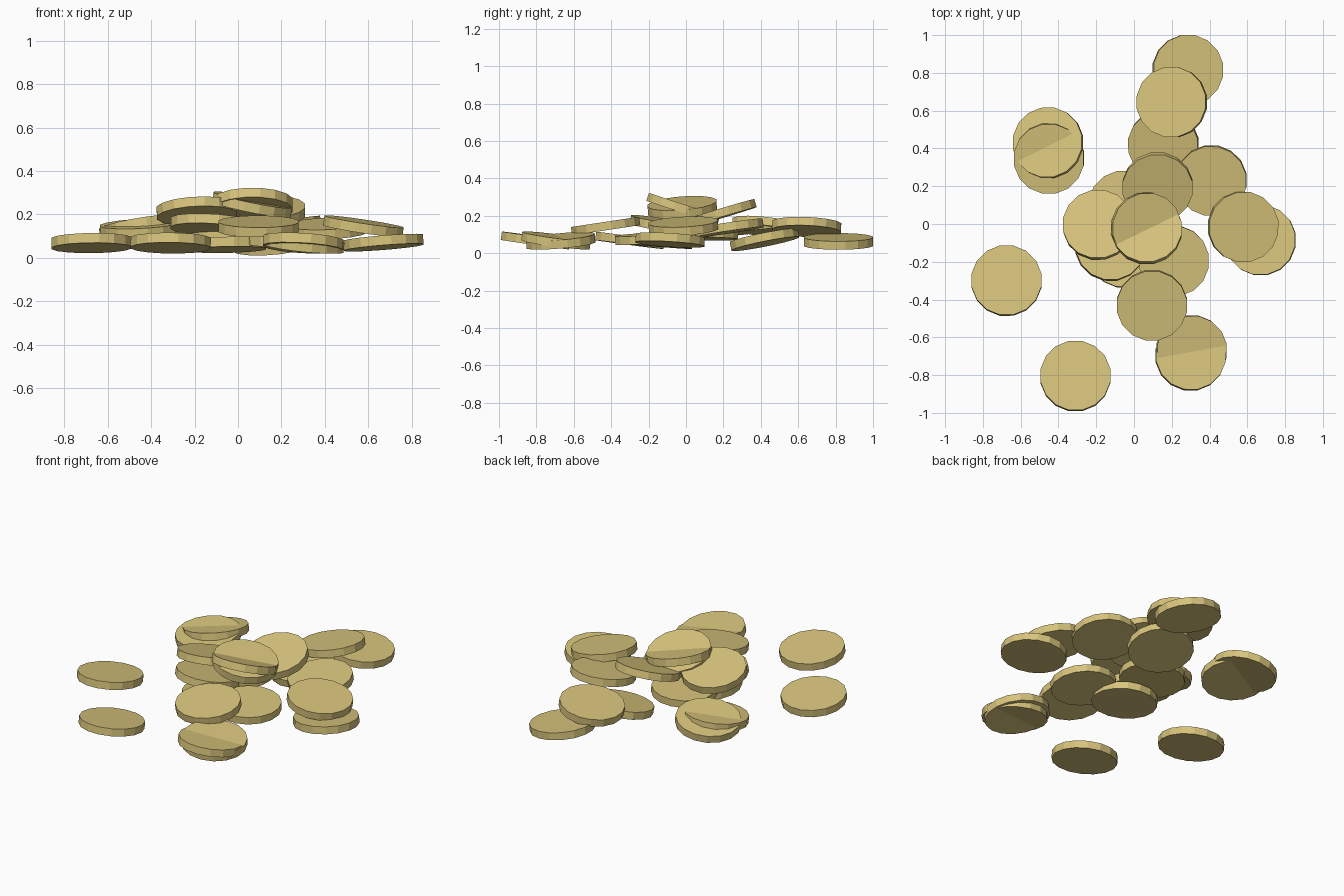
import bpy
import math
from mathutils import Vector, Matrix

cube = bpy.data.objects.get("Cube")
if cube:
    bpy.data.objects.remove(cube)

RADIUS, THICKNESS, SIDES = 0.188, 0.045, 16

gold = bpy.data.materials.new("pale_gold")
gold.use_nodes = True
gold.diffuse_color = (0.68, 0.55, 0.2, 1)
gold.node_tree.nodes["Principled BSDF"].inputs["Base Color"].default_value = gold.diffuse_color


def coin(name, centre, lean):
    """Flat faceted disc whose face leans towards the given x, y direction."""
    bpy.ops.mesh.primitive_cylinder_add(vertices=SIDES, radius=RADIUS, depth=THICKNESS)
    obj = bpy.context.object
    obj.name = name
    tilt = Vector((0, 0, 1)).rotation_difference(Vector((*lean, 1)))
    spin = Matrix.Rotation(math.pi / SIDES, 4, 'Z')
    obj.matrix_world = Matrix.Translation(centre) @ tilt.to_matrix().to_4x4() @ spin
    obj.data.materials.append(gold)


# Loose coins around the pile: centre, lean
loose = [
    ((-.675, -.30, .068), (-.01, .13)),
    ((-.31, -.805, .068), (.01, .14)),
    ((.30, -.695, .068), (.06, .13)),
    ((.305, -.67, .066), (.10, -.09)),
    ((-.455, .43, .14), (-.17, .12)),
    ((-.45, .347, .135), (-.05, -.12)),
    ((.67, -.085, .07), (-.08, .06)),
    ((.578, -.015, .145), (.15, -.05)),
    ((.285, .815, .063), (.12, 0)),
    ((.20, .645, .14), (-.17, .04)),
]

# Heaped coins in the middle
heap = [
    ((.155, .42, .072), (-.08, -.2)),
    ((.41, .23, .135), (-.04, -.15)),
    ((.125, .195, .215), (-.02, -.3)),
    ((-.055, .095, .1), (-.05, .02)),
    ((-.19, -.005, .215), (-.05, .25)),
    ((.067, -.03, .243), (0, .33)),
    ((.065, -.02, .245), (.2, -.08)),
    ((.095, -.43, .145), (0, -.15)),
    ((.21, -.195, .08), (.04, -.06)),
    ((-.125, -.115, .15), (.06, .17)),
    ((-.055, -.15, .06), (-.02, .08)),
]

for label, group in (("loose_coin", loose), ("heaped_coin", heap)):
    for i, (centre, lean) in enumerate(group, 1):
        coin(f"{label}_{i}", centre, lean)
